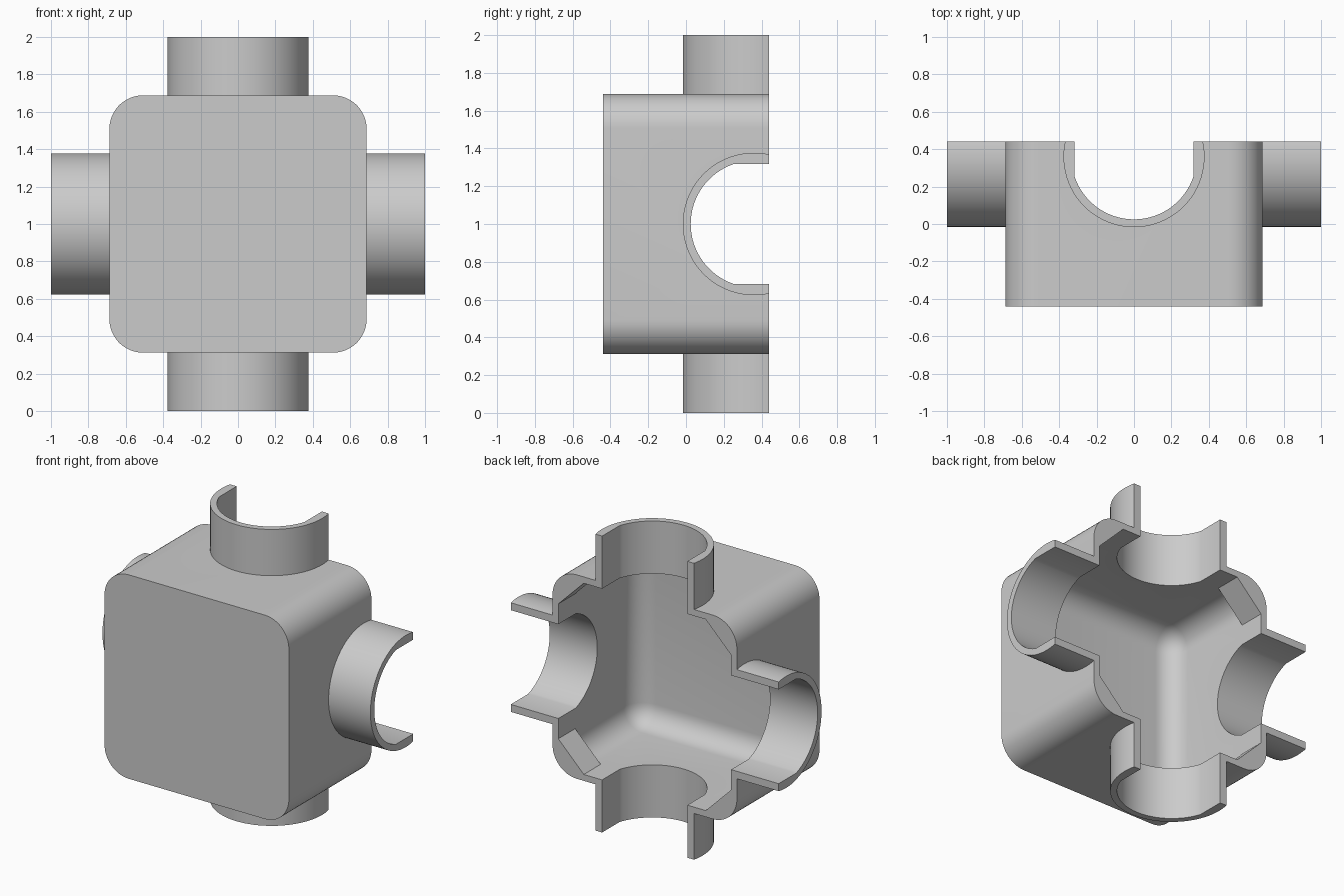
import bpy, bmesh, math

if "Cube" in bpy.data.objects:
    bpy.data.objects.remove(bpy.data.objects["Cube"])

BACK, MID = 0.44, 1.0          # open back plane, height of the pipe axes
PIPE_Y, R_OUT, R_IN, FLAT = 0.36, 0.377, 0.335, 0.318
HALF, INNER = 0.688, 0.645     # outer and inner half width of the housing

grey = bpy.data.materials.new("light_grey")
grey.diffuse_color = (0.6, 0.6, 0.6, 1)
grey.use_nodes = True
grey.node_tree.nodes["Principled BSDF"].inputs["Base Color"].default_value = grey.diffuse_color


def prism(name, pts, axis, lo, hi):
    """Extrude a 2D profile; x: (y, z)  y: (x, z)  z: (x, y)."""
    bm = bmesh.new()
    place = {"x": lambda a, b, t: (t, a, b),
             "y": lambda a, b, t: (a, t, b),
             "z": lambda a, b, t: (a, b, t)}[axis]
    ends = [[bm.verts.new(place(a, b, t)) for a, b in pts] for t in (lo, hi)]
    n = len(pts)
    bm.faces.new(ends[0])
    bm.faces.new(ends[1][::-1])
    for i in range(n):
        j = (i + 1) % n
        bm.faces.new((ends[0][i], ends[1][i], ends[1][j], ends[0][j]))
    bmesh.ops.recalc_face_normals(bm, faces=bm.faces)
    mesh = bpy.data.meshes.new(name)
    bm.to_mesh(mesh)
    bm.free()
    ob = bpy.data.objects.new(name, mesh)
    bpy.context.collection.objects.link(ob)
    mesh.materials.append(grey)
    return ob


def apply(ob, mod):
    bpy.context.view_layer.objects.active = ob
    bpy.ops.object.modifier_apply(modifier=mod.name)


def boolean(ob, tool, op):
    mod = ob.modifiers.new("cut", "BOOLEAN")
    mod.operation, mod.solver, mod.object = op, "EXACT", tool
    apply(ob, mod)
    bpy.data.objects.remove(tool)


def rect(a0, a1, b0, b1):
    return [(a0, b0), (a1, b0), (a1, b1), (a0, b1)]


def arc(cx, cy, r, start, end, n):
    return [(cx + r * math.cos(start + (end - start) * i / n),
             cy + r * math.sin(start + (end - start) * i / n)) for i in range(n + 1)]


# Housing: square with rounded corners, running front to back
rad, profile = 0.18, []
for k, (sx, sz) in enumerate([(1, 1), (-1, 1), (-1, -1), (1, -1)]):
    a = k * math.pi / 2
    profile += arc(sx * (HALF - rad), MID + sz * (HALF - rad), rad, a, a + math.pi / 2, 12)
body = prism("pipe_cross_housing", profile, "y", -BACK, 0.9)

# Crossing pipes, sideways and upright
circle = arc(0, PIPE_Y, R_OUT, 0, 2 * math.pi, 80)[:-1]
boolean(body, prism("pipe_z", circle, "z", 0, 2), "UNION")
boolean(body, prism("pipe_x", [(y, x + MID) for x, y in circle], "x", -1, 1), "UNION")

# Inner cavity with rounded edges, keeping four corner gussets at the back
cavity = prism("cavity", rect(-INNER, INNER, MID - INNER, MID + INNER), "y", -0.397, 1.2)
bevel = cavity.modifiers.new("round", "BEVEL")
bevel.width, bevel.segments = 0.14, 8
apply(cavity, bevel)
for sx in (-1, 1):
    for sz in (-1, 1):
        tri = [(sx * u, MID + sz * v) for u, v in ((0.355, 0.745), (0.745, 0.355), (0.745, 0.745))]
        boolean(cavity, prism("gusset", tri, "y", 0.26, 0.8), "DIFFERENCE")
boolean(body, cavity, "DIFFERENCE")

# Pipe bores: round at the front, flat-sided towards the open back
a = math.acos(FLAT / R_IN)
bore = arc(0, PIPE_Y, R_IN, math.pi + a, 2 * math.pi - a, 48) + [(FLAT, 1.1), (-FLAT, 1.1)]
boolean(body, prism("bore_z", bore, "z", -0.1, 2.1), "DIFFERENCE")
boolean(body, prism("bore_x", [(y, x + MID) for x, y in bore], "x", -1.1, 1.1), "DIFFERENCE")

# Flat open back
boolean(body, prism("back_cut", rect(-1.5, 1.5, -0.5, 2.5), "y", BACK, 2), "DIFFERENCE")

body.data.materials.clear()
body.data.materials.append(grey)
for p in body.data.polygons:
    p.material_index = 0
bpy.ops.object.select_all(action="DESELECT")
body.select_set(True)
bpy.context.view_layer.objects.active = body
bpy.ops.object.shade_smooth_by_angle(angle=math.radians(25))
